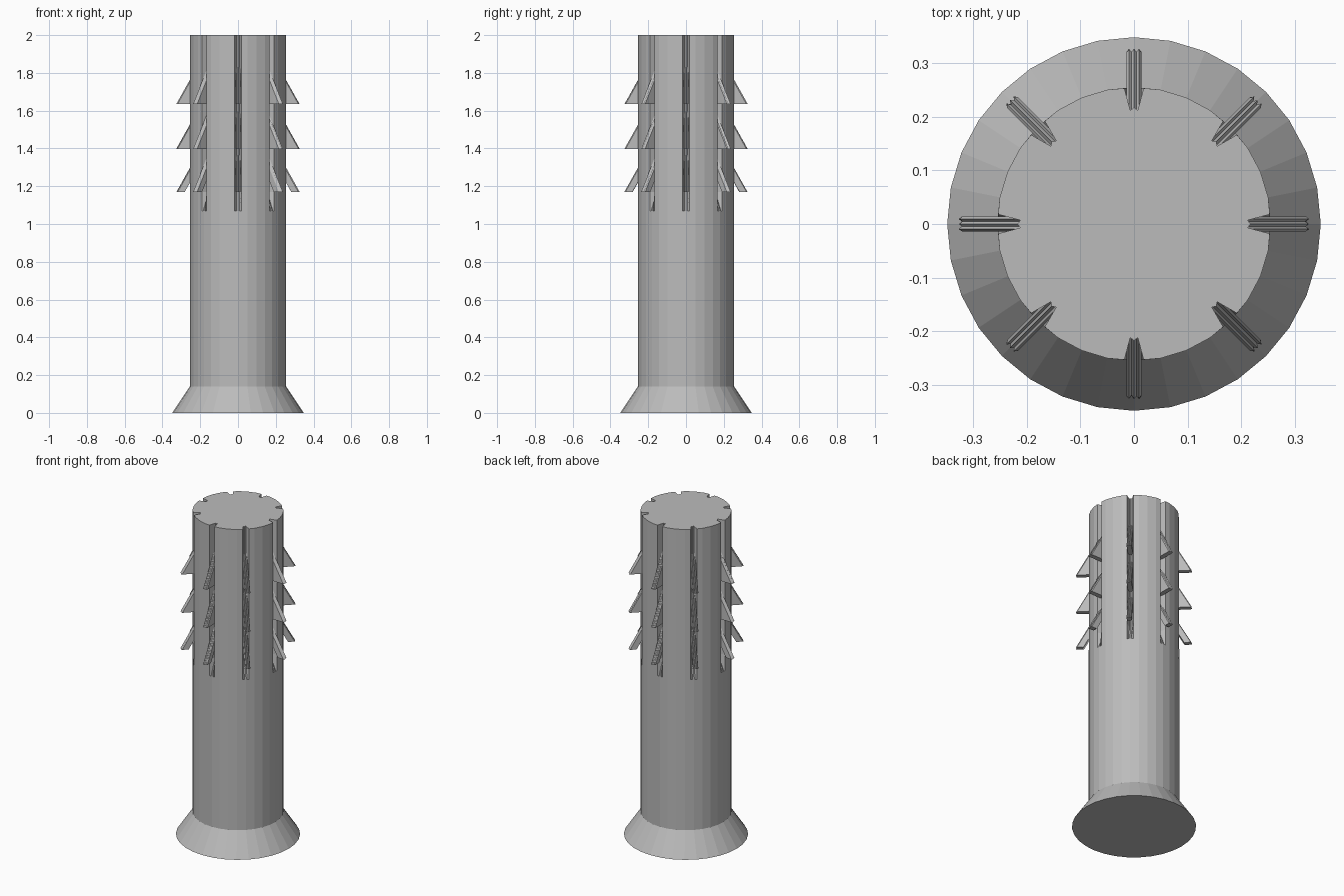
import bpy, bmesh, math, random
from mathutils import Matrix, Vector

if "Cube" in bpy.data.objects:
    bpy.data.objects.remove(bpy.data.objects["Cube"])

random.seed(4)
SIDES, SLOTS = 32, 8
R_SHAFT, R_BASE = 0.255, 0.348

grey = bpy.data.materials.new("mid grey")
grey.diffuse_color = (0.5, 0.5, 0.5, 1)
grey.use_nodes = True
grey.node_tree.nodes["Principled BSDF"].inputs["Base Color"].default_value = grey.diffuse_color


def finish(bm, name):
    bmesh.ops.recalc_face_normals(bm, faces=bm.faces)
    mesh = bpy.data.meshes.new(name)
    bm.to_mesh(mesh)
    bm.free()
    mesh.materials.append(grey)
    obj = bpy.data.objects.new(name, mesh)
    bpy.context.collection.objects.link(obj)
    return obj


def loft(bm, rings):
    """Skin a list of equal closed rings and cap both ends."""
    rows = [[bm.verts.new(p) for p in ring] for ring in rings]
    n = len(rows[0])
    for a, b in zip(rows, rows[1:]):
        for i in range(n):
            j = (i + 1) % n
            bm.faces.new((a[i], a[j], b[j], b[i]))
    bm.faces.new(rows[0][::-1])
    bm.faces.new(rows[-1])


# Flared foot
bm = bmesh.new()
loft(bm, [[(r * math.cos(2 * math.pi * i / SIDES),
            r * math.sin(2 * math.pi * i / SIDES), z) for i in range(SIDES)]
          for r, z in ((R_BASE, 0), (R_SHAFT, 0.14))])
finish(bm, "flared_foot")

# Shaft with eight tapered slots, which fade out towards the bottom
SLOT = [(0.253, -0.018), (0.212, -0.007), (0.217, 0), (0.212, 0.007), (0.253, 0.018)]


def shaft_ring(z, depth):
    ring = []
    for i in range(SIDES):
        a = 2 * math.pi * i / SIDES
        turn = Matrix.Rotation(a, 3, 'Z')
        if i % (SIDES // SLOTS):
            ring.append(turn @ Vector((R_SHAFT, 0, z)))
            continue
        for r, y in SLOT:
            full = R_SHAFT - abs(y) * math.tan(math.pi / SIDES)
            ring.append(turn @ Vector((full + (r - full) * depth, y, z)))
    return ring


bm = bmesh.new()
loft(bm, [shaft_ring(0.14, 0), shaft_ring(1.07, 0),
          shaft_ring(1.17, 1), shaft_ring(2.0, 1)])
finish(bm, "slotted_shaft")

# Barbs: two wedges and one slanted strip per slot, with rough grooved edges
WEDGE = [(0.21, 0), (0.323, 0), (0.21, 0.202)]
STRIP = [(0.286, 0), (0.323, 0), (0.21, 0.202), (0.21, 0.135)]
BARBS = [("upper_barb", WEDGE, 1.635), ("middle_barb", WEDGE, 1.398),
         ("lower_barb", STRIP, 1.169)]
STATIONS = 7
for name, profile, z0 in BARBS:
    for k in range(SLOTS):
        turn = Matrix.Rotation(2 * math.pi * k / SLOTS, 3, 'Z')
        rings = []
        for s in range(STATIONS):
            y = -0.014 + 0.028 * s / (STATIONS - 1)
            rough = (0.003 if s % 2 else -0.003) + random.uniform(-0.001, 0.001)
            rings.append([turn @ Vector((r + rough, y, z0 + z)) for r, z in profile])
        bm = bmesh.new()
        loft(bm, rings)
        finish(bm, f"{name}_{k + 1}")
